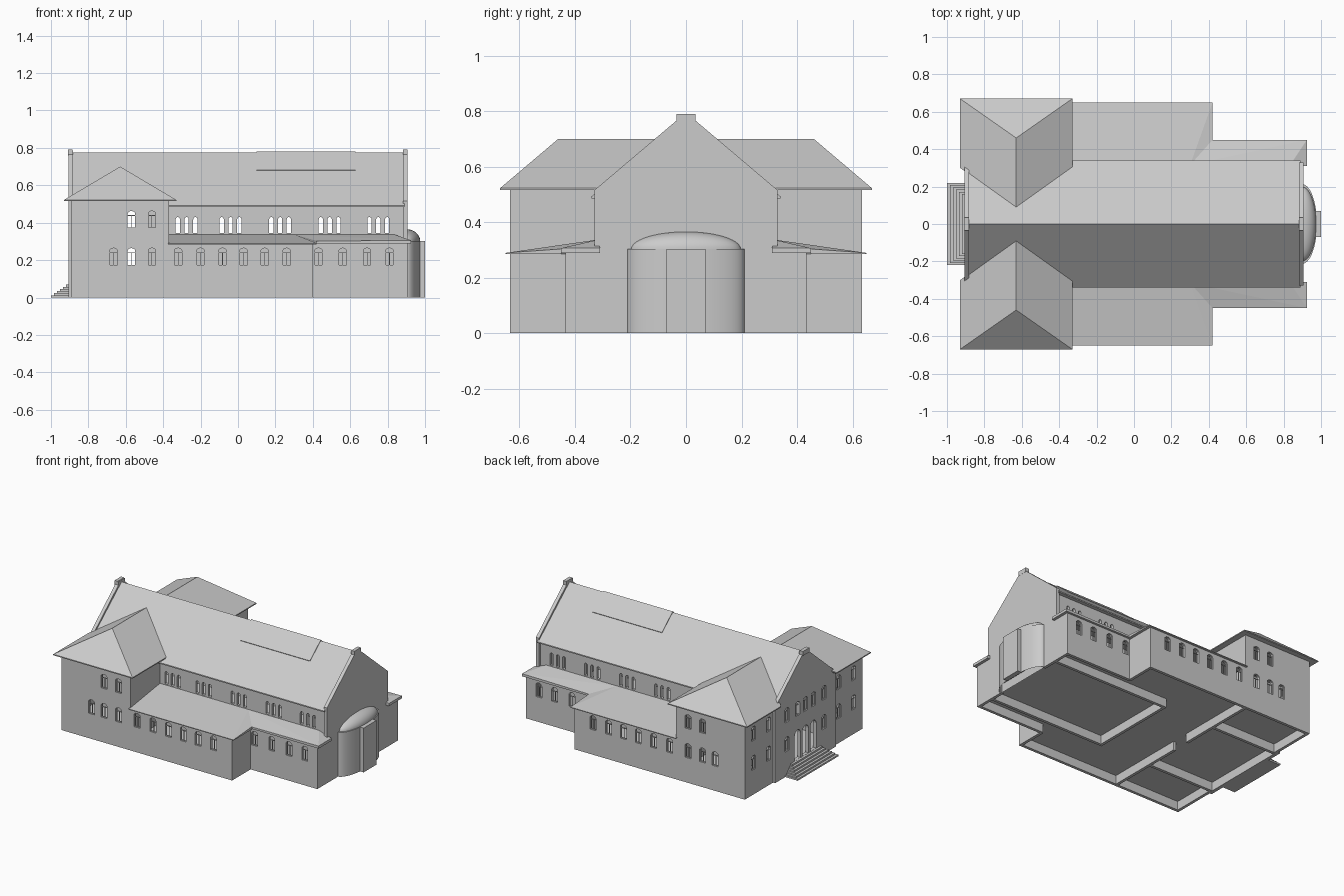
import bpy, bmesh, math

if "Cube" in bpy.data.objects:
    bpy.data.objects.remove(bpy.data.objects["Cube"])

COL = bpy.context.collection


def add(name, bm, normals=True):
    if normals:
        bmesh.ops.recalc_face_normals(bm, faces=bm.faces)
    for f in bm.faces:
        f.smooth = False
    me = bpy.data.meshes.new(name)
    bm.to_mesh(me)
    bm.free()
    ob = bpy.data.objects.new(name, me)
    COL.objects.link(ob)
    return ob


def hull(name, pts, open_bottom=False):
    bm = bmesh.new()
    for p in pts:
        bm.verts.new(p)
    bmesh.ops.convex_hull(bm, input=bm.verts)
    bmesh.ops.dissolve_limit(bm, angle_limit=0.01, verts=bm.verts, edges=bm.edges)
    bm.normal_update()
    if open_bottom:
        bmesh.ops.delete(bm, geom=[f for f in bm.faces if f.normal.z < -0.9], context='FACES')
    return add(name, bm, not open_bottom)


def box(name, x0, x1, y0, y1, z0, z1):
    return hull(name, [(x, y, z) for x in (x0, x1) for y in (y0, y1) for z in (z0, z1)])


def panel(name, loops, axis, c, thick):
    """Flat wall from 2D loops (u, z); inner loops are holes. axis = direction of u."""
    cu = bpy.data.curves.new(name, 'CURVE')
    cu.dimensions = '2D'
    cu.fill_mode = 'BOTH'
    cu.extrude = thick / 2
    for loop in loops:
        sp = cu.splines.new('POLY')
        sp.points.add(len(loop) - 1)
        for p, (u, v) in zip(sp.points, loop):
            p.co = (u, v, 0, 1)
        sp.use_cyclic_u = True
    tmp = bpy.data.objects.new(name + "_tmp", cu)
    COL.objects.link(tmp)
    dg = bpy.context.evaluated_depsgraph_get()
    me = bpy.data.meshes.new_from_object(tmp.evaluated_get(dg))
    bpy.data.objects.remove(tmp)
    bm = bmesh.new()
    bm.from_mesh(me)
    bpy.data.meshes.remove(me)
    for v in bm.verts:
        u, z, w = v.co
        v.co = (u, c + w, z) if axis == 'x' else (c + w, u, z)
    bmesh.ops.remove_doubles(bm, verts=bm.verts, dist=1e-5)
    return add(name, bm)


def rect(u0, u1, z0, z1):
    return [(u0, z0), (u1, z0), (u1, z1), (u0, z1)]


def arch(u, w, z0, zs, zt, n=8):
    return [(u - w / 2, z0), (u + w / 2, z0)] + [
        (u + w / 2 * math.cos(math.pi * i / n), zs + (zt - zs) * math.sin(math.pi * i / n))
        for i in range(n + 1)]


def frame(u, w, z0, zs, zt):
    # frame outline, two lower lights and one arched light
    t, b = zs - 0.013, 0.003
    return [arch(u, w, z0, zs, zt),
            rect(u - w / 2 + b, u - b / 2, z0 + b, t),
            rect(u + b / 2, u + w / 2 - b, z0 + b, t),
            arch(u, w - 2 * b, t + b, zs, zt - b)]


def wall(name, outline, wins, axis, c, thick=0.02, framed=True):
    panel(name, [outline] + [arch(*w) for w in wins], axis, c, thick)
    if wins and framed:
        panel(name + "_window_frames", [l for w in wins for l in frame(*w)], axis, c, 0.006)


def low(u, w=0.045):
    return (u, w, 0.17, 0.25, 0.267)


def high(u, w=0.045):
    return (u, w, 0.37, 0.45, 0.465)


AISLE_X = (-0.32, -0.20, -0.083, 0.03, 0.143, 0.26)
CHOIR_X = (0.43, 0.56, 0.69, 0.81)
CLERE_X = (-0.275, -0.04, 0.225, 0.49, 0.75)

for s, side in ((-1, "front"), (1, "back")):
    def yspan(a, b):
        return tuple(sorted((s * a, s * b)))

    # tower walls
    wall(side + "_tower_wall", rect(-0.89, -0.37, 0, 0.52),
         [low(x) for x in (-0.665, -0.57, -0.46)] + [high(x) for x in (-0.57, -0.46)], 'x', s * 0.625)
    wall(side + "_tower_west_wall", rect(*yspan(0.315, 0.635), 0, 0.52),
         [f(s * y) for f in (low, high) for y in (0.38, 0.54)], 'y', -0.88)
    wall(side + "_tower_east_wall", rect(*yspan(0.315, 0.635), 0, 0.52), [], 'y', -0.38)
    # hipped tower roof meeting the nave roof
    hull(side + "_tower_roof", [(x, s * y, z) for x in (-0.93, -0.33) for y, z in
                                ((0.67, 0.515), (0.67, 0.522), (0.30, 0.515), (0.30, 0.522))]
         + [(-0.63, s * 0.46, 0.70), (-0.63, s * 0.09, 0.70)])

    # aisle walls and lean-to roofs
    wall(side + "_aisle_wall", rect(-0.37, 0.40, 0, 0.288), [low(x) for x in AISLE_X], 'x', s * 0.625)
    wall(side + "_aisle_end_wall", rect(*yspan(0.425, 0.635), 0, 0.288), [], 'y', 0.39)
    wall(side + "_choir_aisle_wall", rect(0.39, 0.905, 0, 0.295), [low(x) for x in CHOIR_X], 'x', s * 0.425)
    wall(side + "_choir_aisle_end_wall", rect(*yspan(0.20, 0.435), 0, 0.295), [], 'y', 0.895)
    hull(side + "_aisle_roof", [(x, s * y, z) for x in (-0.375, 0.42) for y, z in
                                ((0.65, 0.284), (0.65, 0.289), (0.45, 0.284))]
         + [(-0.375, s * 0.315, 0.284), (0.30, s * 0.315, 0.284), (0.42, s * 0.45, 0.303),
            (-0.375, s * 0.315, 0.337), (0.30, s * 0.315, 0.337)])
    hull(side + "_choir_aisle_roof", [(x, s * y, z) for x in (0.30, 0.925) for y in (0.31, 0.45)
                                      for z in (0.288, 0.306 if x > 0.5 else 0.300)]
         + [(0.30, s * 0.315, 0.337), (0.835, s * 0.315, 0.337)])

    # nave wall with triple clerestory lights and openings into the tower
    lights = [(x + d, 0.023, 0.345, 0.417, 0.43) for x in CLERE_X for d in (-0.047, 0, 0.047)]
    wall(side + "_nave_wall", rect(-0.89, 0.89, 0.06, 0.487),
         lights + [low(-0.57, 0.05), high(-0.57, 0.05)], 'x', s * 0.305, framed=False)

    # floors and foundations
    box(side + "_aisle_floor", -0.88, 0.39, *yspan(0.30, 0.625), 0.06, 0.066)
    box(side + "_choir_aisle_floor", 0.39, 0.895, *yspan(0.30, 0.425), 0.06, 0.066)
    box(side + "_choir_foundation", 0.0, 0.89, *yspan(0.295, 0.315), 0, 0.06)
    box(side + "_tower_foundation", -0.88, -0.37, *yspan(0.295, 0.315), 0, 0.06)
    box(side + "_cross_foundation", -0.39, -0.37, *yspan(0.06, 0.315), 0, 0.06)

box("nave_floor", -0.89, 0.895, -0.31, 0.31, 0.06, 0.066)
box("choir_step_foundation", 0.0, 0.02, -0.295, 0.295, 0, 0.06)

# nave roof with raised ridge panel
hull("nave_roof", [(x, y, z) for x in (-0.89, 0.89) for y, z in
                   ((-0.34, 0.485), (-0.34, 0.493), (0.34, 0.485), (0.34, 0.493), (0, 0.775))])
hull("ridge_panel", [(x, y, z) for x in (0.10, 0.627) for y, z in
                     ((-0.115, 0.675), (-0.118, 0.682), (0.115, 0.675), (0.118, 0.682), (0, 0.781))])

# gable end walls with parapets
def gable(z0):
    return [(-0.33, z0), (0.33, z0), (0.33, 0.515), (0.035, 0.765), (0.035, 0.787),
            (-0.035, 0.787), (-0.035, 0.765), (-0.33, 0.515)]


doors = [(y, 0.064, 0.07, 0.24, 0.272) for y in (-0.085, 0, 0.085)]
west = [low(y) for y in (-0.2, 0.2)] + [high(y) for y in (-0.2, -0.085, 0, 0.085, 0.2)]
wall("west_gable", gable(0), doors + west, 'y', -0.893, 0.024, framed=False)
panel("west_window_frames", [l for w in west for l in frame(*w)], 'y', -0.893, 0.006)
wall("east_gable", gable(0.06), [], 'y', 0.893, 0.024)
for x in (-0.898, 0.894):
    box("gable_cap", x - 0.012, x + 0.012, -0.035, 0.035, 0.76, 0.79)

# apse with floor, front pier and half dome
arc = [(0.90 + 0.078 * math.cos(a), 0.212 * math.sin(a))
       for a in (math.pi * (i / 32 - 0.5) for i in range(33))]
apse = hull("apse", [(x, y, z) for x, y in arc for z in (0, 0.303)], True)
hull("apse_floor", [(x - 0.004, y * 0.98, z) for x, y in arc for z in (0.06, 0.066)])
box("apse_pier", 0.968, 1.0, -0.07, 0.07, 0, 0.303)
bm = bmesh.new()
bmesh.ops.create_uvsphere(bm, u_segments=48, v_segments=24, radius=1)
bmesh.ops.bisect_plane(bm, geom=bm.verts[:] + bm.edges[:] + bm.faces[:], plane_co=(0, 0, 0),
                       plane_no=(0, 0, 1), clear_inner=True)
for v in bm.verts:
    v.co = (0.90 + 0.074 * v.co.x, 0.198 * v.co.y, 0.302 + 0.063 * v.co.z)
bmesh.ops.delete(bm, geom=[v for v in bm.verts if v.co.x < 0.88], context='VERTS')
dome = add("apse_dome", bm)
for ob in (apse, dome):
    bpy.ops.object.select_all(action='DESELECT')
    ob.select_set(True)
    bpy.context.view_layer.objects.active = ob
    bpy.ops.object.shade_smooth_by_angle(angle=math.radians(30))

# entrance steps
for i in range(6):
    w = 0.22 - 0.012 * i
    box("entrance_step", -1 + 0.016 * i, -0.89, -w, w, 0.0115 * i, 0.0115 * (i + 1))
